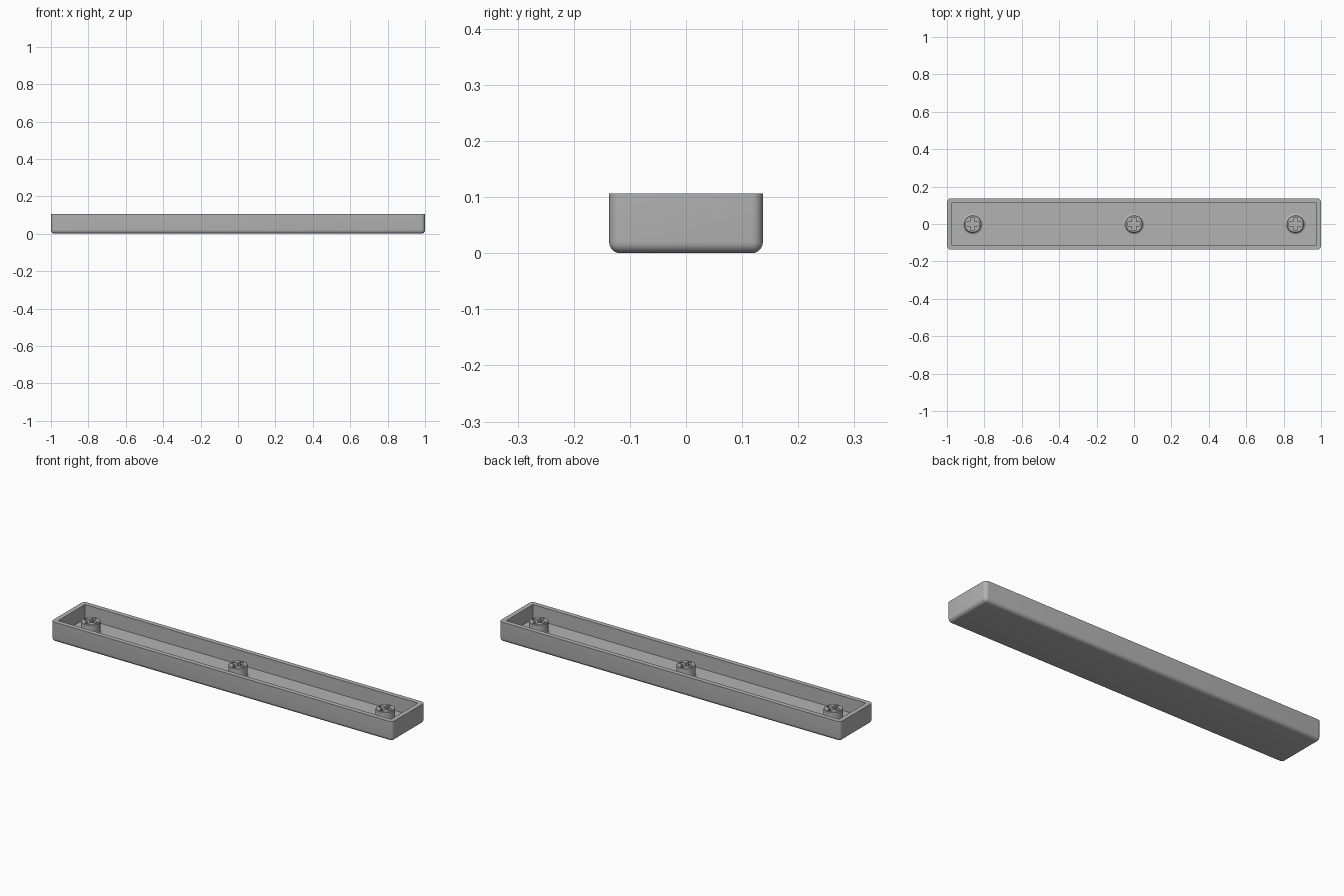
import bpy, bmesh, math

if "Cube" in bpy.data.objects:
    bpy.data.objects.remove(bpy.data.objects["Cube"])

LENGTH, WIDTH, HEIGHT = 2.0, 0.274, 0.106
WALL, FLOOR, ROUND = 0.025, 0.03, 0.02
POST_R, POST_TOP, FILLET = 0.046, 0.092, 0.0115

grey = bpy.data.materials.new("plain grey")
grey.use_nodes = True
grey.diffuse_color = (0.45, 0.45, 0.45, 1)
grey.node_tree.nodes["Principled BSDF"].inputs["Base Color"].default_value = grey.diffuse_color


def finish(name, bm):
    mesh = bpy.data.meshes.new(name)
    bmesh.ops.recalc_face_normals(bm, faces=bm.faces)
    bm.to_mesh(mesh)
    bm.free()
    mesh.materials.append(grey)
    obj = bpy.data.objects.new(name, mesh)
    bpy.context.collection.objects.link(obj)
    return obj


def box(size, z0):
    bm = bmesh.new()
    bmesh.ops.create_cube(bm, size=1)
    bmesh.ops.scale(bm, vec=size, verts=bm.verts)
    bmesh.ops.translate(bm, vec=(0, 0, z0 + size[2] / 2), verts=bm.verts)
    return bm


def cut(obj, cutter):
    mod = obj.modifiers.new("cut", 'BOOLEAN')
    mod.operation, mod.solver, mod.object = 'DIFFERENCE', 'EXACT', cutter
    bpy.context.view_layer.objects.active = obj
    bpy.ops.object.modifier_apply(modifier=mod.name)
    bpy.data.objects.remove(cutter)


def smooth(obj):
    bpy.ops.object.select_all(action='DESELECT')
    obj.select_set(True)
    bpy.context.view_layer.objects.active = obj
    bpy.ops.object.shade_smooth_by_angle(angle=math.radians(35))


# Tray: rounded on the bottom and upright edges, open at the top
bm = box((LENGTH, WIDTH, HEIGHT), 0)
edges = [e for e in bm.edges if min(v.co.z for v in e.verts) < HEIGHT / 2]
bmesh.ops.bevel(bm, geom=edges, offset=ROUND, segments=6, profile=0.5, affect='EDGES')
tray = finish("tray", bm)
cut(tray, finish("tray_hollow", box((LENGTH - 2 * WALL, WIDTH - 2 * WALL, HEIGHT), FLOOR)))
smooth(tray)

# Cross outline, one quarter repeated four times
ARM, HALF = 0.036, 0.0105
cross = []
for i in range(4):
    c, s = round(math.cos(i * math.pi / 2)), round(math.sin(i * math.pi / 2))
    for x, y in ((ARM, -HALF), (ARM, HALF), (HALF, HALF)):
        cross.append((c * x - s * y, s * x + c * y))

# Posts: turned profile with a flared foot and a cross-shaped socket
profile = [(0, FLOOR - 0.005), (POST_R + FILLET, FLOOR - 0.005)]
for i in range(6):
    a = i / 5 * math.pi / 2
    profile.append((POST_R + FILLET * (1 - math.sin(a)), FLOOR + FILLET * (1 - math.cos(a))))
profile += [(POST_R, POST_TOP - 0.002), (POST_R - 0.002, POST_TOP), (0, POST_TOP)]

for name, x in (("right_post", -0.863), ("middle_post", 0), ("left_post", 0.863)):
    bm = bmesh.new()
    verts = [bm.verts.new((r, 0, z)) for r, z in profile]
    chain = [bm.edges.new(pair) for pair in zip(verts, verts[1:])]
    bmesh.ops.spin(bm, geom=verts + chain, cent=(0, 0, 0), axis=(0, 0, 1),
                   angle=math.tau, steps=40, use_merge=True)
    bmesh.ops.remove_doubles(bm, verts=bm.verts, dist=0.0001)
    post = finish(name, bm)

    bm = bmesh.new()
    face = bm.faces.new([bm.verts.new((px, py, FLOOR + 0.001)) for px, py in cross])
    up = bmesh.ops.extrude_face_region(bm, geom=[face], use_keep_orig=True)
    bmesh.ops.translate(bm, vec=(0, 0, HEIGHT),
                        verts=[v for v in up["geom"] if isinstance(v, bmesh.types.BMVert)])
    cut(post, finish("socket", bm))
    post.location.x = x
    smooth(post)
